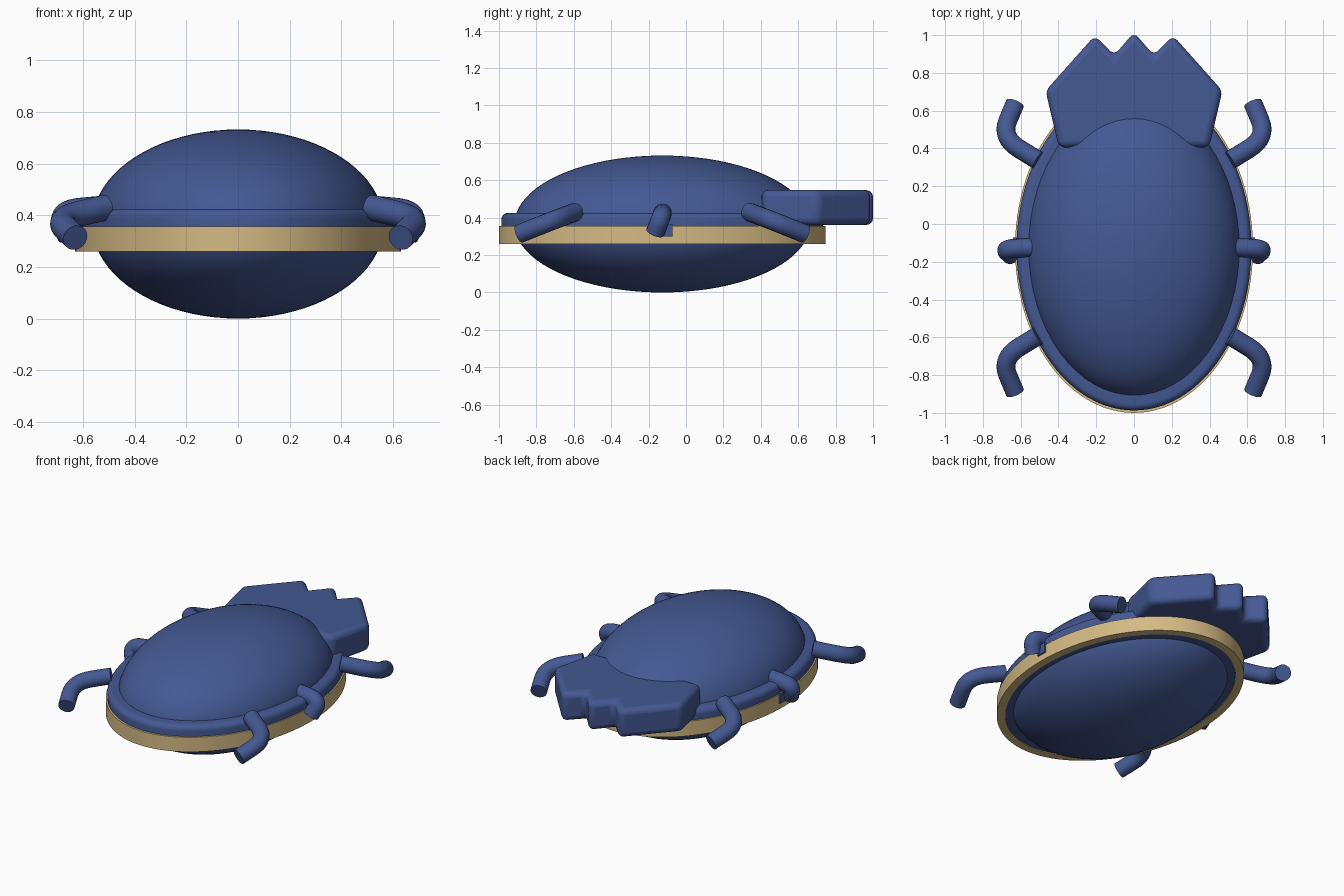
import bpy, bmesh, math
from mathutils import Vector

if "Cube" in bpy.data.objects:
    bpy.data.objects.remove(bpy.data.objects["Cube"])

CY = -0.127  # body centre along y


def material(name, col):
    m = bpy.data.materials.new(name)
    m.diffuse_color = (*col, 1)
    m.use_nodes = True
    m.node_tree.nodes["Principled BSDF"].inputs["Base Color"].default_value = m.diffuse_color
    return m


BLUE = material("deep blue", (0.058, 0.098, 0.29))
GOLD = material("gold", (0.66, 0.49, 0.23))


def finish(ob, mat, angle=35):
    ob.data.materials.append(mat)
    bpy.ops.object.select_all(action='DESELECT')
    ob.select_set(True)
    bpy.context.view_layer.objects.active = ob
    bpy.ops.object.shade_smooth_by_angle(angle=math.radians(angle))
    return ob


def add_mesh(name, bm):
    bmesh.ops.recalc_face_normals(bm, faces=bm.faces)
    me = bpy.data.meshes.new(name)
    bm.to_mesh(me)
    bm.free()
    ob = bpy.data.objects.new(name, me)
    bpy.context.collection.objects.link(ob)
    return ob


def elliptic_ring(name, profile, mat, n=96):
    """Sweep a closed (rx, ry, z) profile around the body axis."""
    bm = bmesh.new()
    rows = []
    for i in range(n):
        a = math.tau * i / n
        rows.append([bm.verts.new((rx * math.cos(a), CY + ry * math.sin(a), z))
                     for rx, ry, z in profile])
    k = len(profile)
    for i in range(n):
        p, q = rows[i], rows[(i + 1) % n]
        for j in range(k):
            bm.faces.new((p[j], q[j], q[(j + 1) % k], p[(j + 1) % k]))
    return finish(add_mesh(name, bm), mat)


# Domed body
bpy.ops.mesh.primitive_uv_sphere_add(segments=64, ring_count=40, location=(0, CY, 0.366))
body = bpy.context.object
body.name = "body"
body.scale = (0.565, 0.79, 0.366)
finish(body, BLUE)

# Gold setting band
elliptic_ring("gold_band", [(0.58, 0.82, 0.26), (0.63, 0.873, 0.26),
                            (0.63, 0.873, 0.356), (0.58, 0.82, 0.356)], GOLD)

# Rounded blue rim above the band, reaching down inside it
rim = [(0.45, 0.68, 0.264), (0.579, 0.819, 0.264), (0.579, 0.819, 0.356), (0.622, 0.86, 0.356)]
for i in range(6):
    a = math.radians(18 * i)
    rim.append((0.587 + 0.035 * math.cos(a), 0.825 + 0.035 * math.cos(a), 0.39 + 0.035 * math.sin(a)))
rim.append((0.45, 0.68, 0.425))
elliptic_ring("body_rim", rim, BLUE)

# Notched head plate with rounded edges
half = [(0.105, 0.893), (0.207, 0.998), (0.468, 0.705), (0.398, 0.405)]
outline = [(0, 1.015)] + half + [(-x, y) for x, y in reversed(half)]
bm = bmesh.new()
f = bm.faces.new([bm.verts.new((x, y, 0.36)) for x, y in outline])
ext = bmesh.ops.extrude_face_region(bm, geom=[f])
bmesh.ops.translate(bm, vec=(0, 0, 0.188),
                    verts=[v for v in ext["geom"] if isinstance(v, bmesh.types.BMVert)])
head = add_mesh("head", bm)
bev = head.modifiers.new("round", 'BEVEL')
bev.width = 0.035
bev.segments = 4
bev.limit_method = 'ANGLE'
finish(head, BLUE, 40)


def leg(name, start, elbow, end, r=0.05, sides=20, steps=8):
    """Round tube with a softly bent elbow and flat ends."""
    s, e, t = Vector(start), Vector(elbow), Vector(end)
    a, b = e.lerp(s, 0.5), e.lerp(t, 0.5)
    pts = [s]
    for i in range(steps + 1):
        u = i / steps
        pts.append(a.lerp(e, u).lerp(e.lerp(b, u), u))
    pts.append(t)
    normal = (e - s).cross(t - e).normalized()
    bm = bmesh.new()
    rings = []
    for i, p in enumerate(pts):
        d = (pts[min(i + 1, len(pts) - 1)] - pts[max(i - 1, 0)]).normalized()
        side = d.cross(normal)
        rings.append([bm.verts.new(p + r * (math.cos(math.tau * j / sides) * normal +
                                            math.sin(math.tau * j / sides) * side))
                      for j in range(sides)])
    for p, q in zip(rings, rings[1:]):
        for j in range(sides):
            k = (j + 1) % sides
            bm.faces.new((p[j], p[k], q[k], q[j]))
    bm.faces.new(rings[0])
    bm.faces.new(rings[-1])
    finish(add_mesh(name, bm), BLUE, 40)


# Six legs, plus a small mounting block under each middle leg
for sx, tag in ((1, "right"), (-1, "left")):
    for sy, pos in ((1, "front"), (-1, "rear")):
        leg(f"{pos}_leg_{tag}", (sx * 0.51, CY + sy * 0.465, 0.43),
            (sx * 0.705, CY + sy * 0.585, 0.385), (sx * 0.63, CY + sy * 0.765, 0.313))
    leg(f"middle_leg_{tag}", (sx * 0.53, -0.125, 0.425),
        (sx * 0.69, -0.13, 0.41), (sx * 0.65, -0.165, 0.32))
    bpy.ops.mesh.primitive_cube_add(size=1, location=(sx * 0.605, -0.105, 0.333))
    block = bpy.context.object
    block.name = f"leg_block_{tag}"
    block.scale = (0.07, 0.065, 0.065)
    finish(block, BLUE)
